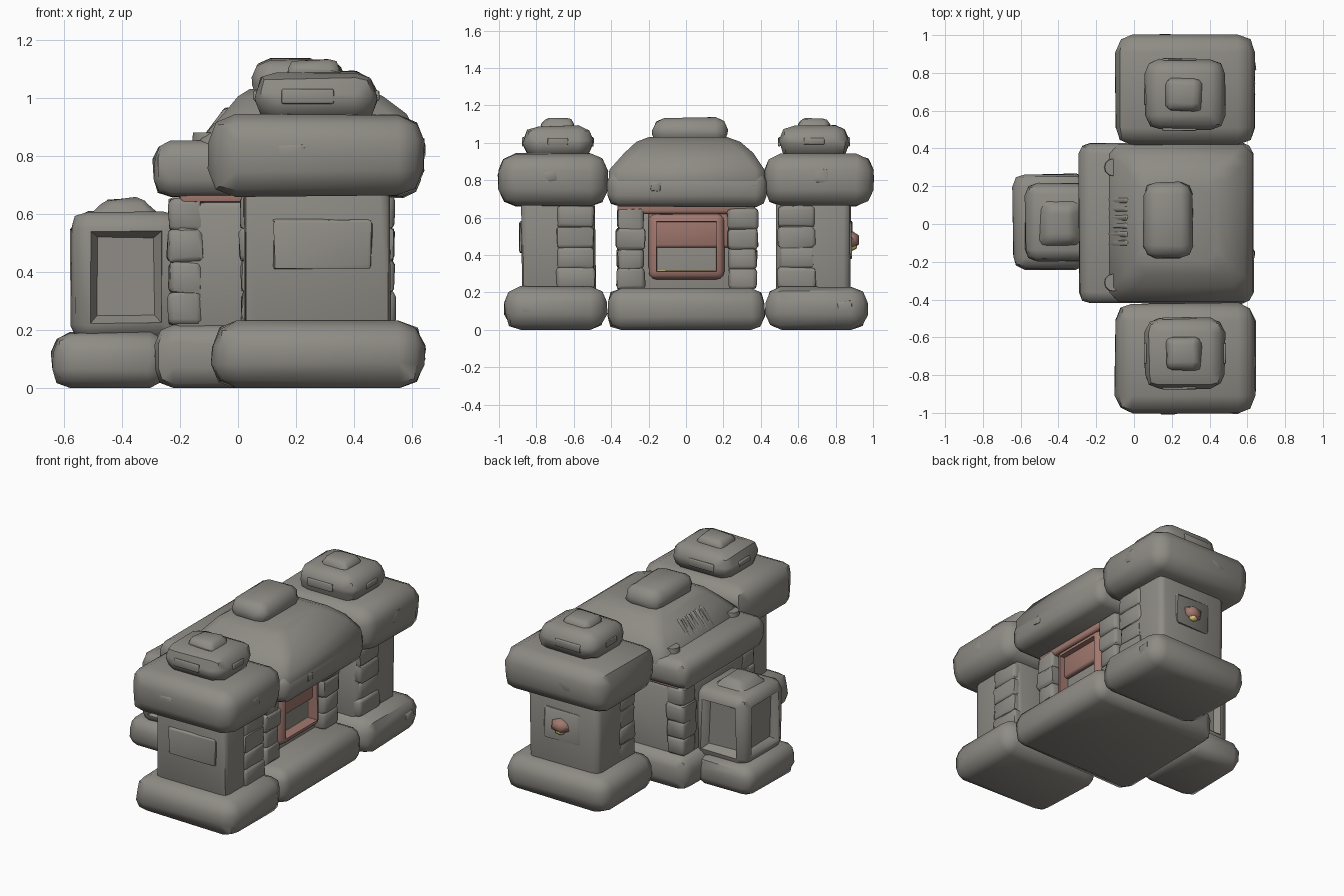
import bpy, bmesh, math, random
from mathutils import Vector

random.seed(4)
if "Cube" in bpy.data.objects:
    bpy.data.objects.remove(bpy.data.objects["Cube"], do_unlink=True)


def material(name, rgb):
    m = bpy.data.materials.new(name)
    m.use_nodes = True
    m.diffuse_color = (*rgb, 1)
    m.node_tree.nodes["Principled BSDF"].inputs["Base Color"].default_value = (*rgb, 1)
    return m


GREY = material("grey_stone", (0.275, 0.262, 0.235))
RED = material("red_clay", (0.36, 0.19, 0.16))
YELLOW = material("yellow_glow", (0.9, 0.69, 0.24))


def finish(name, bm, *mats):
    me = bpy.data.meshes.new(name)
    bmesh.ops.recalc_face_normals(bm, faces=bm.faces)
    bm.to_mesh(me)
    bm.free()
    ob = bpy.data.objects.new(name, me)
    bpy.context.collection.objects.link(ob)
    for m in mats:
        me.materials.append(m)
    bpy.ops.object.select_all(action='DESELECT')
    ob.select_set(True)
    bpy.context.view_layer.objects.active = ob
    bpy.ops.object.shade_smooth_by_angle(angle=math.radians(50))
    return ob


def stone(name, x, y, z, bevel, mats=(GREY,), top=None, jitter=0.005, niches=(), segs=2):
    """Rounded block between ranges; top gives (x range, y range) of a tapered upper face;
    niches lists (direction, border, slope width, depth) of carved recesses.
    A second material colours the inside of the recesses beyond the first slope."""
    bm = bmesh.new()
    bmesh.ops.create_cube(bm, size=1)
    for v in bm.verts:
        hi = v.co.z > 0
        rx, ry = top if top and hi else (x, y)
        v.co = (rx[v.co.x > 0], ry[v.co.y > 0], z[hi])
    bmesh.ops.bevel(bm, geom=bm.edges[:], offset=bevel, segments=segs, profile=0.5,
                    affect='EDGES', clamp_overlap=True)
    for direction, border, slope, depth in niches:
        d = Vector(direction)
        bm.normal_update()
        face = max((f for f in bm.faces if f.normal.dot(d) > 0.9), key=lambda f: f.calc_area())
        inner = face.material_index
        for thickness, sink in ((border, 0), (slope, -depth)):
            ring = bmesh.ops.inset_region(bm, faces=[face], thickness=thickness, depth=sink)
            for f in ring["faces"]:
                f.material_index = inner
        face.material_index = len(mats) - 1
    for v in bm.verts:
        if v.co.z > 0.01:
            v.co += Vector([random.uniform(-jitter, jitter) for _ in range(3)])
    return finish(name, bm, *mats)


def loft(name, rings):
    """Skin stacked rectangles with cut corners: (x range, y range, z, corner cut)."""
    bm = bmesh.new()
    loops = []
    for (xa, xb), (ya, yb), z, c in rings:
        pts = ((xa + c, ya), (xb - c, ya), (xb, ya + c), (xb, yb - c),
               (xb - c, yb), (xa + c, yb), (xa, yb - c), (xa, ya + c))
        loops.append([bm.verts.new((px, py, z)) for px, py in pts])
    for low, high in zip(loops, loops[1:]):
        for i in range(8):
            j = (i + 1) % 8
            bm.faces.new((low[i], low[j], high[j], high[i]))
    bm.faces.new(loops[0])
    bm.faces.new(loops[-1])
    return finish(name, bm, GREY)


def pillar(name, x, y, z, count):
    """Stack of slightly uneven rounded stones."""
    step = (z[1] - z[0]) / count
    for i in range(count):
        a = random.uniform(-0.007, 0.007)
        stone(f"{name}_{i}", (x[0] - a, x[1] + a), (y[0] - a, y[1] + a),
              (z[0] + i * step - 0.004, z[0] + (i + 1) * step + 0.004), 0.02, jitter=0.004)


# Two towers, mirrored front to back
for side, s in (("front", -1), ("back", 1)):
    def yr(a, b):
        return tuple(sorted((s * a, s * b)))

    n = f"{side}_tower"
    stone(f"{n}_base", (-0.09, 0.64), yr(0.425, 0.97), (0, 0.23), 0.085)
    stone(f"{n}_shaft", (0.02, 0.525), yr(0.485, 0.88), (0.16, 0.7), 0.04)
    stone(f"{n}_cap", (-0.10, 0.64), yr(0.42, 1.0), (0.66, 0.94), 0.09)
    stone(f"{n}_crown", (0.06, 0.48), yr(0.5, 0.87), (0.92, 1.09), 0.075)
    stone(f"{n}_knob", (0.16, 0.37), yr(0.59, 0.78), (1.06, 1.13), 0.03,
          top=((0.18, 0.34), yr(0.61, 0.76)))
    # Slots on the crown
    for k, d in enumerate((1, -1)):
        yc = s * 0.685 + d * 0.185
        stone(f"{n}_crown_slot_y{k}", (0.15, 0.33), (yc - 0.007, yc + 0.007), (0.98, 1.03), 0.006, jitter=0.001)
    for k, xc in enumerate((0.06, 0.48)):
        stone(f"{n}_crown_slot_x{k}", (xc - 0.007, xc + 0.007), yr(0.63, 0.74), (0.99, 1.025), 0.006, jitter=0.001)
    # Uneven masonry on the shaft sides
    pillar(f"{n}_masonry_right", (0.43, 0.537), yr(0.492, 0.69), (0.22, 0.66), 4)
    pillar(f"{n}_masonry_left", (0.01, 0.12), yr(0.492, 0.66), (0.22, 0.66), 4)
    # Worn bumps on cap and base
    stone(f"{n}_cap_boss", (0.12, 0.24), yr(0.96, 1.003), (0.77, 0.85), 0.02)
    stone(f"{n}_cap_side_boss", (0.6, 0.643), yr(0.68, 0.77), (0.78, 0.86), 0.02)
    stone(f"{n}_base_chip", (0.6, 0.643), yr(0.8, 0.89), (0.08, 0.16), 0.02)

stone("front_shaft_panel", (0.12, 0.46), (-0.89, -0.86), (0.41, 0.58), 0.012)
stone("back_shaft_panel", (0.15, 0.4), (0.86, 0.887), (0.38, 0.58), 0.012)

# Lantern on the back tower
for nm, mat, r, loc in (("lantern_hood", RED, 0.052, (0.28, 0.882, 0.48)),
                        ("lantern_light", YELLOW, 0.025, (0.28, 0.892, 0.447))):
    bm = bmesh.new()
    bmesh.ops.create_icosphere(bm, subdivisions=1, radius=r)
    bmesh.ops.scale(bm, verts=bm.verts, vec=(1.35, 1, 1))
    bmesh.ops.translate(bm, verts=bm.verts, vec=loc)
    finish(nm, bm, mat)

# Central hall, its window side set back behind the towers
stone("hall_base", (-0.29, 0.62), (-0.42, 0.42), (0, 0.22), 0.07)
stone("hall_wall", (-0.23, 0.39), (-0.36, 0.36), (0.16, 0.655), 0.03)
stone("hall_trim", (-0.2, 0.39), (-0.365, 0.365), (0.64, 0.7), 0.01, (RED,), jitter=0.002)
stone("window_lintel", (0.34, 0.45), (-0.365, 0.37), (0.62, 0.7), 0.015, (RED,), jitter=0.002)
stone("window_surround", (0.34, 0.42), (-0.2, 0.28), (0.44, 0.67), 0.015, (RED,), jitter=0.002)
for side, y in (("front", (-0.37, -0.22)), ("back", (0.225, 0.38))):
    pillar(f"{side}_window_pillar", (0.33, 0.465), y, (0.22, 0.645), 4)
for side, y in (("front", (-0.373, -0.24)), ("back", (0.24, 0.373))):
    pillar(f"{side}_door_pillar", (-0.242, -0.12), y, (0.22, 0.65), 4)

# Window frame with a deep, dished glowing pane
stone("window_frame", (0.25, 0.455), (-0.2, 0.205), (0.27, 0.62), 0.04, (RED, YELLOW), jitter=0.001,
      niches=(((1, 0, 0), 0.002, 0.004, 0.065), ((1, 0, 0), 0.002, 0.07, 0.06)), segs=3)

# Roof: eave slab and domed top
stone("roof_eave", (-0.29, 0.63), (-0.42, 0.43), (0.66, 0.85), 0.06)
loft("roof_dome", (
    ((-0.14, 0.6), (-0.4, 0.41), 0.7, 0.04),
    ((-0.14, 0.63), (-0.415, 0.425), 0.77, 0.05),
    ((-0.13, 0.63), (-0.41, 0.42), 0.855, 0.05),
    ((-0.05, 0.58), (-0.33, 0.36), 0.945, 0.06),
    ((0.0, 0.5), (-0.265, 0.29), 1.005, 0.06),
    ((0.04, 0.44), (-0.2, 0.22), 1.03, 0.06)))
stone("roof_cap", (0.05, 0.31), (-0.18, 0.22), (0.98, 1.133), 0.065)
stone("roof_patch", (0.13, 0.48), (-0.4, -0.26), (0.82, 0.89), 0.03,
      top=((0.15, 0.46), (-0.36, -0.26)))
stone("roof_side_chip", (0.6, 0.638), (-0.19, -0.13), (0.74, 0.79), 0.015)

# Rungs and posts on the ledge
for i in range(6):
    y = -0.115 + i * 0.045
    stone(f"roof_rung_{i}", (-0.14, -0.02), (y, y + 0.03), (0.84, 0.965), 0.01,
          top=((-0.045, -0.02), (y, y + 0.03)), jitter=0.003)
for side, y in (("front", -0.31), ("back", 0.3)):
    bm = bmesh.new()
    bmesh.ops.create_cone(bm, cap_ends=True, segments=12, radius1=0.052, radius2=0.045, depth=0.08)
    bmesh.ops.translate(bm, verts=bm.verts, vec=(-0.11, y, 0.84))
    finish(f"{side}_ledge_post", bm, GREY)

# Porch with carved niches
stone("porch_base", (-0.64, -0.24), (-0.24, 0.265), (0, 0.19), 0.065)
stone("porch_body", (-0.575, -0.2), (-0.195, 0.215), (0.16, 0.61), 0.06,
      niches=(((-1, 0, 0), 0.01, 0.03, 0.045), ((0, 1, 0), 0.01, 0.03, 0.045),
              ((0, -1, 0), 0.01, 0.03, 0.045)))
stone("porch_top", (-0.53, -0.25), (-0.14, 0.15), (0.57, 0.655), 0.03,
      top=((-0.45, -0.32), (-0.08, 0.08)))
